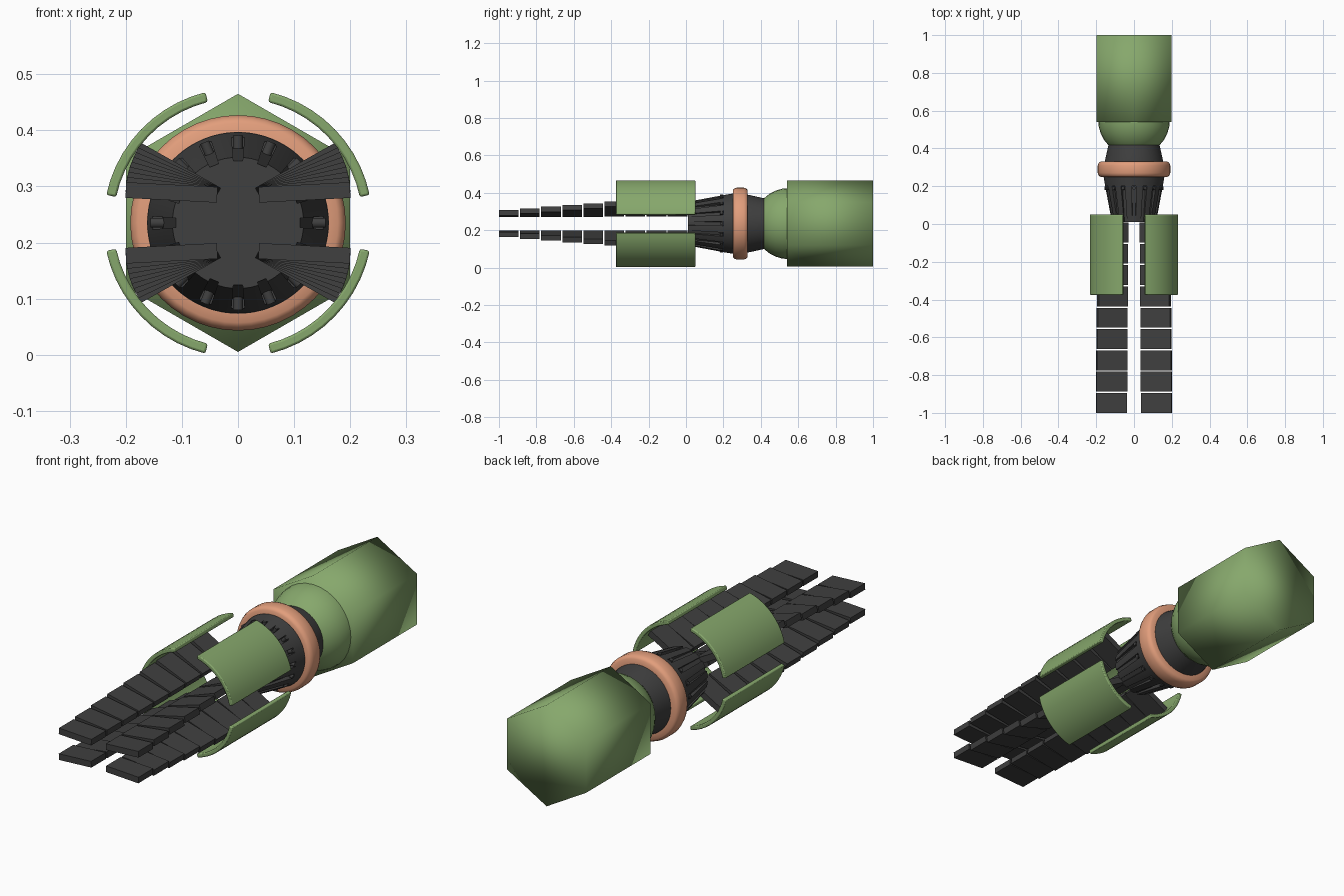
import bpy, bmesh, math
from mathutils import Matrix, Vector

if "Cube" in bpy.data.objects:
    bpy.data.objects.remove(bpy.data.objects["Cube"])

CZ = 0.235  # height of the long axis


def material(name, rgb):
    m = bpy.data.materials.new(name)
    m.diffuse_color = (*rgb, 1)
    m.use_nodes = True
    m.node_tree.nodes["Principled BSDF"].inputs["Base Color"].default_value = m.diffuse_color
    return m


GREEN = material("green", (0.24, 0.39, 0.15))
ORANGE = material("orange", (0.76, 0.34, 0.20))
DARK = material("dark", (0.05, 0.05, 0.05))


def finish(name, bm, mat, angle=40, bevel=0):
    bmesh.ops.remove_doubles(bm, verts=bm.verts, dist=1e-5)
    bmesh.ops.recalc_face_normals(bm, faces=bm.faces)
    me = bpy.data.meshes.new(name)
    bm.to_mesh(me)
    bm.free()
    ob = bpy.data.objects.new(name, me)
    bpy.context.collection.objects.link(ob)
    me.materials.append(mat)
    if bevel:
        b = ob.modifiers.new("bevel", "BEVEL")
        b.width, b.segments = bevel, 2
        b.limit_method = "ANGLE"
        b.angle_limit = math.radians(50)
    bpy.ops.object.select_all(action="DESELECT")
    bpy.context.view_layer.objects.active = ob
    ob.select_set(True)
    if angle:
        bpy.ops.object.shade_smooth_by_angle(angle=math.radians(angle))
    return ob


def polar(r, a, y):
    return Vector((r * math.cos(a), y, CZ + r * math.sin(a)))


def loft(bm, rings, cap=True, loop=False):
    """Join rings of points into a skin."""
    vs = [[bm.verts.new(p) for p in ring] for ring in rings]
    n = len(vs[0])
    pairs = list(zip(vs, vs[1:])) + ([(vs[-1], vs[0])] if loop else [])
    for a, b in pairs:
        for i in range(n):
            j = (i + 1) % n
            bm.faces.new((a[i], a[j], b[j], b[i]))
    if cap and not loop:
        bm.faces.new(vs[0])
        bm.faces.new(vs[-1])


def lathe(name, profile, mat, sides=48, loop=False, phase=0, angle=40):
    bm = bmesh.new()
    loft(bm, [[polar(r, phase + math.tau * i / sides, y) for i in range(sides)]
              for r, y in profile], loop=loop)
    return finish(name, bm, mat, angle)


# Hexagonal rear housing, smoothed across its edges
lathe("rear_housing", [(0.23, 0.54), (0.23, 1.0)], GREEN, 6, phase=math.pi / 6, angle=180)

# Ball between housing and neck
bm = bmesh.new()
bmesh.ops.create_uvsphere(bm, u_segments=32, v_segments=16, radius=0.19,
                          matrix=Matrix.Translation((0, 0.55, CZ)) @ Matrix.Rotation(math.pi / 2, 4, "X"))
finish("ball_joint", bm, GREEN, 60)

# Neck and orange collar with rounded edges
lathe("neck", [(0.162, 0.25), (0.157, 0.32), (0.135, 0.42)], DARK)
lathe("collar", [(0.15, 0.25), (0.178, 0.25), (0.187, 0.257), (0.192, 0.27), (0.192, 0.31),
                 (0.187, 0.323), (0.178, 0.33), (0.15, 0.33)], ORANGE, loop=True)


# Wrist cone with sixteen lengthwise grooves
def grooved(r, depth, y):
    pts = []
    for k in range(16):
        a, w = math.tau * k / 16, 0.075
        pts += [polar(r, a - w, y), polar(r - depth, a - w, y),
                polar(r - depth, a + w, y), polar(r, a + w, y),
                polar(r, a + math.pi / 16, y)]
    return pts


bm = bmesh.new()
vs = [[bm.verts.new(p) for p in ring] for ring in
      (grooved(0.117, 0.006, 0.01), grooved(0.153, 0.018, 0.2),
       grooved(0.153, 0, 0.2), grooved(0.163, 0, 0.26))]
for a, b in zip(vs, vs[1:]):
    for i in range(len(a)):
        j = (i + 1) % len(a)
        quad = (a[i], a[j], b[j], b[i])
        pts = []
        for v in quad:  # skip repeated corners
            if all((v.co - p.co).length > 1e-5 for p in pts):
                pts.append(v)
        if len(pts) > 2:
            bm.faces.new(pts)
bm.faces.new(vs[0])
finish("wrist_cone", bm, DARK, 35)

# Small pegs at the groove ends
bm = bmesh.new()
for k in range(16):
    a = math.tau * k / 16
    m = (Matrix.Translation(polar(0.143, a, 0.19)) @ Matrix.Rotation(-a, 4, "Y")
         @ Matrix.Rotation(math.pi / 2, 4, "Y"))
    bmesh.ops.create_cone(bm, cap_ends=True, segments=10, radius1=0.009, radius2=0.009,
                          depth=0.025, matrix=m)
finish("groove_pegs", bm, DARK)

for sx, side in ((1, "right"), (-1, "left")):
    for sz, level in ((1, "upper"), (-1, "lower")):
        # Claw of nine plates twisting towards the wrist
        bm = bmesh.new()
        for i in range(9):
            y = -1 + 0.1128 * i + 0.0525
            m = (Matrix.Translation((0, 0, CZ)) @ Matrix.Diagonal((sx, 1, sz, 1))
                 @ Matrix.Translation((0.037, y, 0.05))
                 @ Matrix.Rotation(-math.radians(3 + 3.3 * i), 4, "Y")
                 @ Matrix.Translation((0.0815, 0, 0))
                 @ Matrix.Diagonal((0.163, 0.105, 0.028, 1)))
            bmesh.ops.create_cube(bm, size=1, matrix=m)
        finish(f"claw_{level}_{side}", bm, DARK, 0)

        # Curved guard plate around the claw
        bm = bmesh.new()
        rings = []
        for k in range(11):
            a = math.radians(12 + 64 * k / 10)
            rings.append([Vector((sx * r * math.cos(a), y, CZ + sz * r * math.sin(a)))
                          for r, y in ((0.222, -0.375), (0.24, -0.375), (0.24, 0.05), (0.222, 0.05))])
        loft(bm, rings)
        finish(f"guard_{level}_{side}", bm, GREEN, 40, bevel=0.004)
